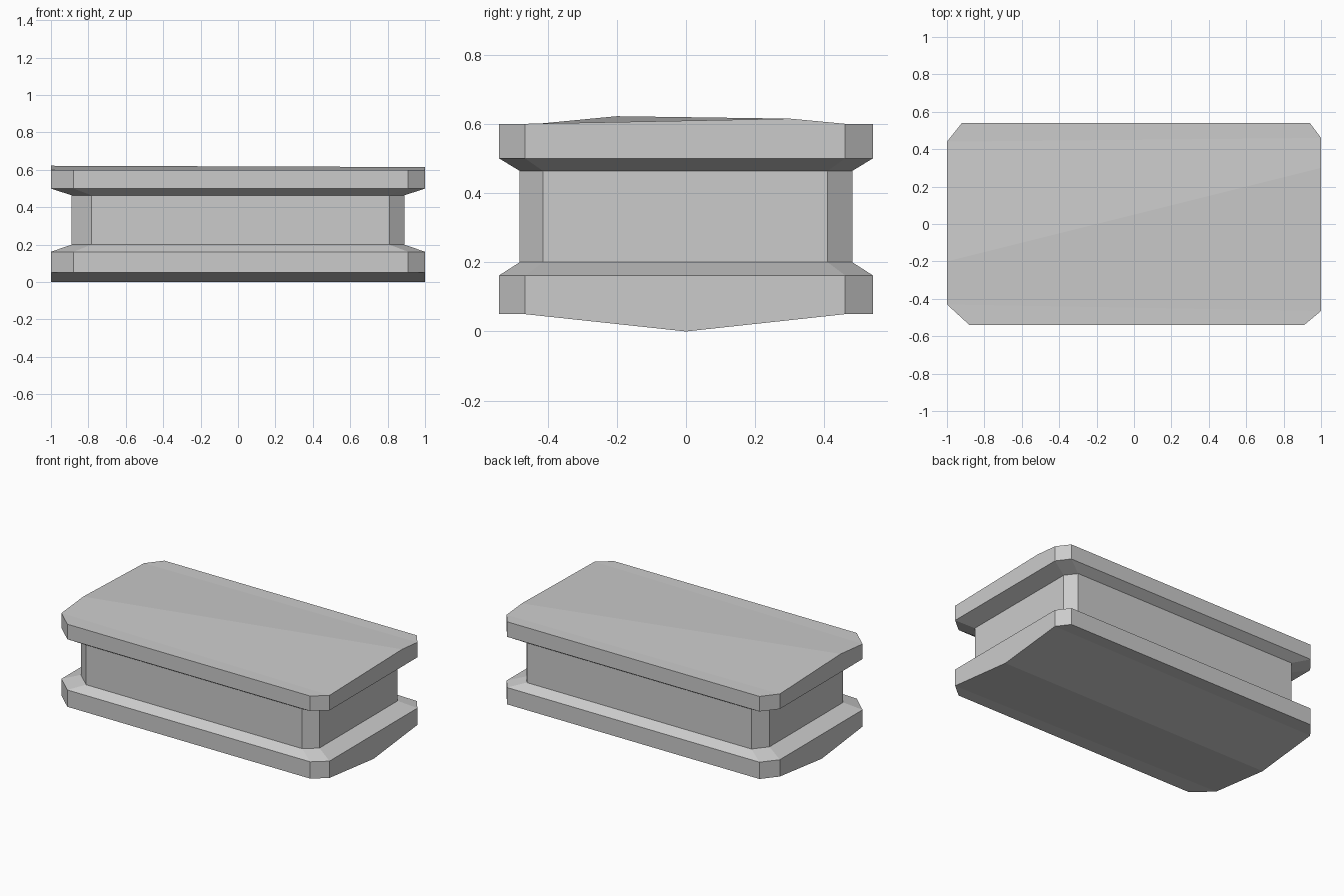
import bpy, bmesh

cube = bpy.data.objects.get("Cube")
if cube:
    bpy.data.objects.remove(cube, do_unlink=True)

# One plain grey material
grey = bpy.data.materials.new("stone_grey")
grey.use_nodes = True
colour = (0.6, 0.6, 0.6, 1)
grey.diffuse_color = colour
grey.node_tree.nodes["Principled BSDF"].inputs["Base Color"].default_value = colour

# Rectangle plan with unevenly cut corners, counter-clockwise from the front
PLAN = [(-0.88, -0.54), (0.91, -0.54), (1, -0.465), (1, 0.46),
        (0.94, 0.54), (-0.92, 0.54), (-1, 0.44), (-1, -0.43)]
NECK = 0.89

# Height and plan scale of each ring: lower rim, neck, upper rim
LEVELS = [(0.05, 1), (0.162, 1), (0.2, NECK), (0.464, NECK), (0.5, 1), (0.6, 1)]

bm = bmesh.new()
rings = [[bm.verts.new((x * s, y * s, z)) for x, y in PLAN] for z, s in LEVELS]

# Ridge end points (left side first) of the shallow keel and the skewed roof
keel = [bm.verts.new(p) for p in ((-1, 0, 0), (1, 0, 0))]
roof = [bm.verts.new(p) for p in ((-1, -0.2, 0.622), (1, 0.3, 0.615))]

# Side walls between rings
for low, high in zip(rings, rings[1:]):
    for i in range(8):
        j = (i + 1) % 8
        bm.faces.new((low[i], low[j], high[j], high[i]))


# Each cover has flat front and back strips, two slopes and two gable ends
def cover(ring, ridge):
    a, b = ridge
    r = ring
    for face in ((r[0], r[1], r[2], r[7]), (r[7], r[2], b, a),
                 (a, b, r[3], r[6]), (r[6], r[3], r[4], r[5]),
                 (r[2], r[3], b), (r[6], r[7], a)):
        bm.faces.new(face)


cover(rings[0], keel)
cover(rings[-1], roof)
bmesh.ops.recalc_face_normals(bm, faces=bm.faces)

mesh = bpy.data.meshes.new("grooved_block")
bm.to_mesh(mesh)
bm.free()
mesh.materials.append(grey)
block = bpy.data.objects.new("grooved_block", mesh)
bpy.context.collection.objects.link(block)
